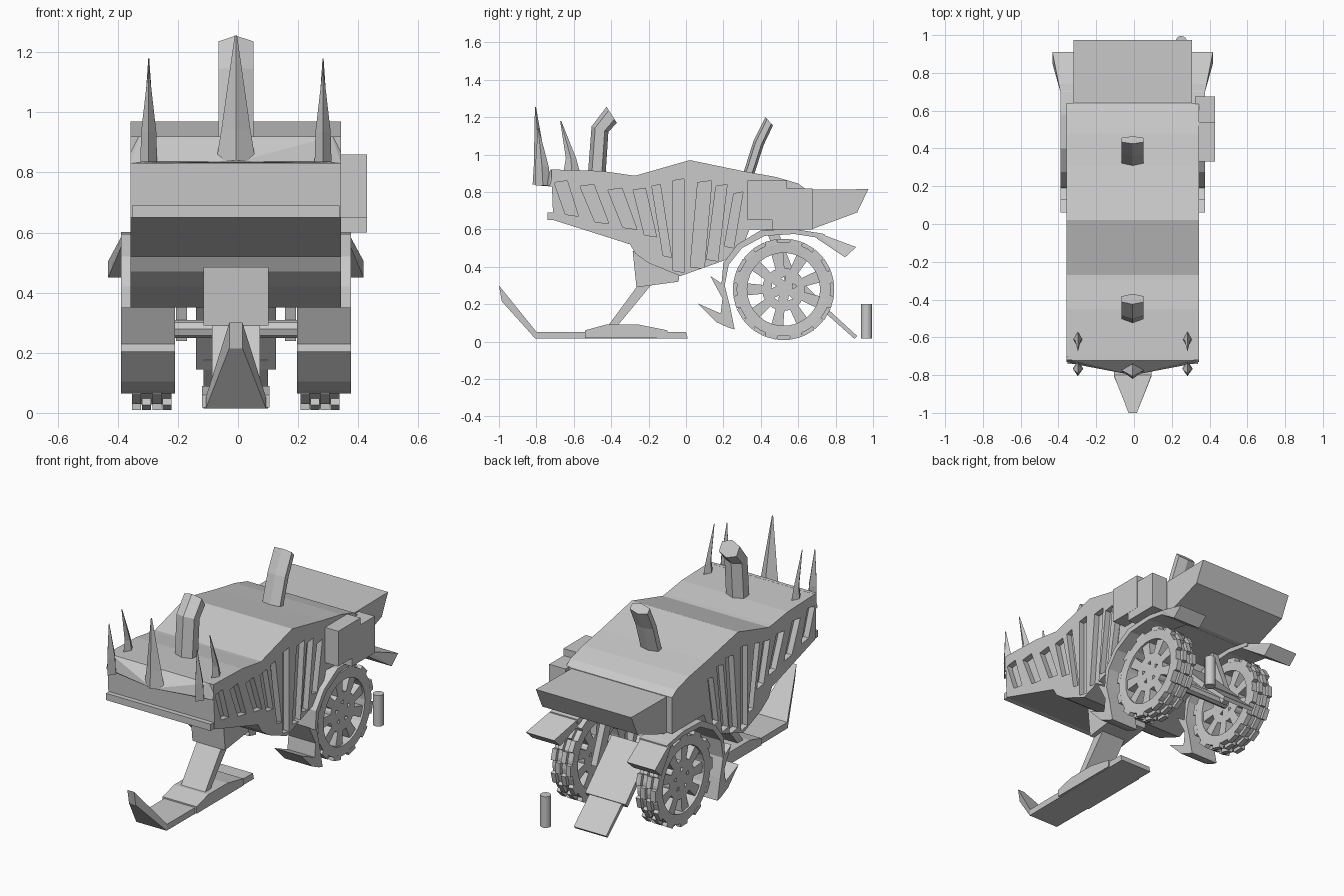
import bpy, bmesh
from math import sin, cos, pi
from mathutils import Vector

cube = bpy.data.objects.get("Cube")
if cube:
    bpy.data.objects.remove(cube, do_unlink=True)

gray = bpy.data.materials.new("plain gray")
gray.use_nodes = True
gray.diffuse_color = (0.588, 0.588, 0.588, 1)
gray.node_tree.nodes["Principled BSDF"].inputs["Base Color"].default_value = gray.diffuse_color
SHIFT = -0.007  # the body sits slightly off centre


def finish(name, bm):
    bmesh.ops.recalc_face_normals(bm, faces=bm.faces)
    mesh = bpy.data.meshes.new(name)
    bm.to_mesh(mesh)
    bm.free()
    mesh.materials.append(gray)
    obj = bpy.data.objects.new(name, mesh)
    obj.location.x = SHIFT
    bpy.context.collection.objects.link(obj)
    return obj


def loft(name, rings, closed=False):
    """Skin rings of equal point count, capped unless closed into a loop."""
    bm = bmesh.new()
    vs = [[bm.verts.new(p) for p in ring] for ring in rings]
    n = len(rings[0])
    pairs = list(zip(vs, vs[1:])) + ([(vs[-1], vs[0])] if closed else [])
    for a, b in pairs:
        for i in range(n):
            bm.faces.new((a[i], a[(i + 1) % n], b[(i + 1) % n], b[i]))
    if not closed:
        bm.faces.new(vs[0])
        bm.faces.new(vs[-1])
    return finish(name, bm)


def prism(name, profile, x0, x1):
    """Extrude a (y, z) profile across x."""
    return loft(name, [[(x, y, z) for y, z in profile] for x in (x0, x1)])


def box(name, x0, x1, y0, y1, z0, z1):
    return prism(name, [(y0, z0), (y1, z0), (y1, z1), (y0, z1)], x0, x1)


def solid(name, points):
    """Convex solid around points."""
    bm = bmesh.new()
    vs = [bm.verts.new(p) for p in points]
    res = bmesh.ops.convex_hull(bm, input=vs)
    bmesh.ops.delete(bm, geom=list(set(res["geom_interior"] + res["geom_unused"])), context='VERTS')
    bmesh.ops.dissolve_limit(bm, angle_limit=0.01, verts=bm.verts, edges=bm.edges)
    return finish(name, bm)


def join(name, parts):
    with bpy.context.temp_override(active_object=parts[0], object=parts[0],
                                   selected_objects=parts, selected_editable_objects=parts):
        bpy.ops.object.join()
    parts[0].name = name


def cut(obj, cutter):
    mod = obj.modifiers.new("cut", 'BOOLEAN')
    mod.operation, mod.solver, mod.object = 'DIFFERENCE', 'EXACT', cutter
    with bpy.context.temp_override(object=obj, active_object=obj):
        bpy.ops.object.modifier_apply(modifier="cut")
    bpy.data.objects.remove(cutter, do_unlink=True)


# Hull core with slotted panels on both flanks
hull = [(-.72, .92), (-.45, .912), (-.3, .89), (-.27, .887), (.02, .97), (.31, .91),
        (.48, .88), (.6, .845), (.64, .815), (.64, .6), (.34, .6), (.3, .5), (.25, .45),
        (-.03, .35), (-.2, .42), (-.27, .47), (-.3, .52), (-.71, .65)]
prism("hull_core", hull, -.315, .315)
# (top y, top z, bottom y, bottom z, width)
slots = [(-.67, .86, -.61, .67, .07), (-.53, .84, -.45, .63, .075), (-.38, .82, -.3, .6, .075),
         (-.25, .82, -.19, .56, .065), (-.16, .84, -.1, .45, .045), (-.04, .87, -.04, .37, .06),
         (.1, .86, .06, .39, .075), (.19, .84, .14, .43, .06), (.28, .8, .23, .5, .05)]
for side, s in (("left", 1), ("right", -1)):
    panel = prism(side + "_hull_panel", hull, s * .315, s * .35)
    for ty, tz, by, bz, w in slots:
        h = w / 2
        cut(panel, prism("slot", [(ty - h, tz - .01), (ty + h, tz), (by + h, bz), (by - h, bz + .01)],
                         s * .28, s * .4))

# Bowed brow over the flat nose, and lower bumper
solid("nose_brow", [(s * x, y, z) for s in (-1, 1) for x, y, z in (
    (.35, -.7, .92), (.32, -.722, .92), (.35, -.7, .83), (.35, -.73, .83),
    (.29, -.745, .837), (.12, -.775, .835), (0, -.8, .835))])
box("front_bumper", -.345, .345, -.74, -.69, .65, .69)


# Horns and spikes: diamond base pulled to a tip
def horn(name, x, y, z, half, depth, tip_y, tip_z, mid):
    def ring(cy, cz, s):
        return [(x - half * s, cy, cz), (x, cy - depth * s, cz),
                (x + half * s, cy, cz), (x, cy + depth * s, cz)]
    loft(name, [ring(y, z, 1), ring(y - .005, z + .1, mid), ring(tip_y, tip_z, .06)])


horn("center_horn", 0, -.775, .84, .065, .045, -.805, 1.255, .75)
for side, s in (("left", 1), ("right", -1)):
    horn(side + "_front_horn", s * .29, -.765, .835, .028, .04, -.79, 1.14, .9)
    horn(side + "_top_spike", s * .29, -.61, .88, .028, .05, -.67, 1.18, .55)


# Bent six-sided exhausts: each ring spans a front and a back edge point
def exhaust(name, spans):
    rings = []
    for a, b in spans:
        a, b = Vector(a), Vector(b)
        rings.append([(x, *a.lerp(b, t)) for x, t in (
            (0, 0), (.058, .22), (.058, .78), (0, 1), (-.058, .78), (-.058, .22))])
    loft(name, rings)


exhaust("front_exhaust", [((-.525, .89), (-.43, .89)), ((-.505, 1.15), (-.415, 1.12)),
                          ((-.425, 1.255), (-.37, 1.17))])
exhaust("rear_exhaust", [((.3, .88), (.36, .88)), ((.36, 1.07), (.415, 1.05)),
                         ((.425, 1.2), (.465, 1.155))])

# Rear trunk and side boxes
prism("trunk", [(.5, .81), (.975, .815), (.915, .69), (.67, .6), (.5, .605)], -.314, .314)
box("side_box_front", .33, .437, .33, .54, .65, .86)
box("side_box_rear", .33, .436, .46, .675, .6, .818)

# Ski, saddle, strut and bracket
spine = [(-1, .3, -.985, .215, .022), (-.8, .052, -.805, .015, .1),
         (0, .052, .01, .015, .105)]
loft("ski", [[(-w, y, z), (w, y, z), (w, v, u), (-w, v, u)] for y, z, v, u, w in spine])
prism("ski_saddle", [(-.54, .018), (-.54, .06), (-.43, .09), (-.25, .09), (-.1, .06), (-.1, .018)],
      -.112, .112)
prism("ski_strut", [(-.42, .08), (-.37, .08), (-.18, .31), (-.265, .29)], -.08, .08)
prism("strut_bracket", [(-.285, .485), (-.265, .29), (-.04, .32), (-.03, .4), (-.1, .48)], -.108, .108)

# Wheels with spokes, pierced hubs and staggered tread blocks
WY, WZ = .522, .279


def polar(r, a):
    return WY + r * cos(a), WZ + r * sin(a)


def wheel(name, cx):
    section = [(.195, -.062), (.252, -.065), (.252, .065), (.195, .062)]
    tyre = loft("tyre", [[(cx + x, *polar(r, 2 * pi * k / 30)) for r, x in section]
                         for k in range(30)], closed=True)
    hub = prism("hub", [polar(.115, 2 * pi * k / 18) for k in range(18)], cx - .05, cx + .05)
    for k in range(5):
        hy, hz = polar(.058, 2 * pi * k / 5 + .3)
        tri = [(hy + .016 * cos(a + k), hz + .016 * sin(a + k)) for a in (0, 2.1, 4.2)]
        cut(hub, prism("hole", tri, cx - .1, cx + .1))
    parts = [tyre, hub]
    for k in range(9):
        a = 2 * pi * (k + .5) / 9
        parts.append(prism("spoke", [polar(.105, a - .22), polar(.205, a - .16),
                                     polar(.205, a + .16), polar(.105, a + .22)], cx - .05, cx + .05))
    for k in range(12):
        for x, turn in ((-.05, 0), (-.017, .5), (.017, 0), (.05, .5)):
            a = 2 * pi * (k + turn) / 12
            parts.append(prism("block", [polar(.245, a - .14), polar(.272, a - .12),
                                         polar(.272, a + .12), polar(.245, a + .14)],
                               cx + x - .015, cx + x + .015))
    join(name, parts)


# Fender sheet over the wheel, its jagged front guard and flared tail
fender = [(.74, .55), (.58, .575), (.42, .565), (.3, .5), (.228, .41), (.207, .3), (.235, .19), (.26, .065),
          (.225, .075), (.16, .105), (.06, .205), (.185, .15), (.195, .23), (.13, .35), (.19, .31),
          (.2, .42), (.275, .52), (.4, .595), (.58, .602), (.74, .575)]
for side, s in (("left", 1), ("right", -1)):
    wheel(side + "_wheel", s * .28)
    prism(side + "_fender", fender, s * .203, s * .383)
    solid(side + "_fender_tail", [(s * x, y, z) for x, y, z in (
        (.203, .7, .583), (.383, .7, .583), (.383, .7, .55), (.203, .7, .55),
        (.425, .91, .505), (.24, .91, .505), (.425, .85, .45), (.24, .85, .45))])
    prism(side + "_suspension_bar", [(.42, .62), (.48, .62), (.62, .26), (.56, .24)], s * .163, s * .2)

# Axle, rear flap in two plates, loose canister
prism("axle", [polar(.03, pi * k / 4) for k in range(8)], -.28, .28)
prism("flap_upper", [(.5, .4), (.52, .42), (.77, .17), (.75, .145)], -.133, .133)
prism("flap_lower", [(.72, .175), (.735, .195), (.915, .03), (.9, .015)], -.107, .107)
can = loft("canister", [[(.257 + .03 * cos(pi * k / 8), .965 + .03 * sin(pi * k / 8), z)
                         for k in range(16)] for z in (.015, .2)])
can.data.shade_smooth()
can.data.set_sharp_from_angle(angle=.7)
